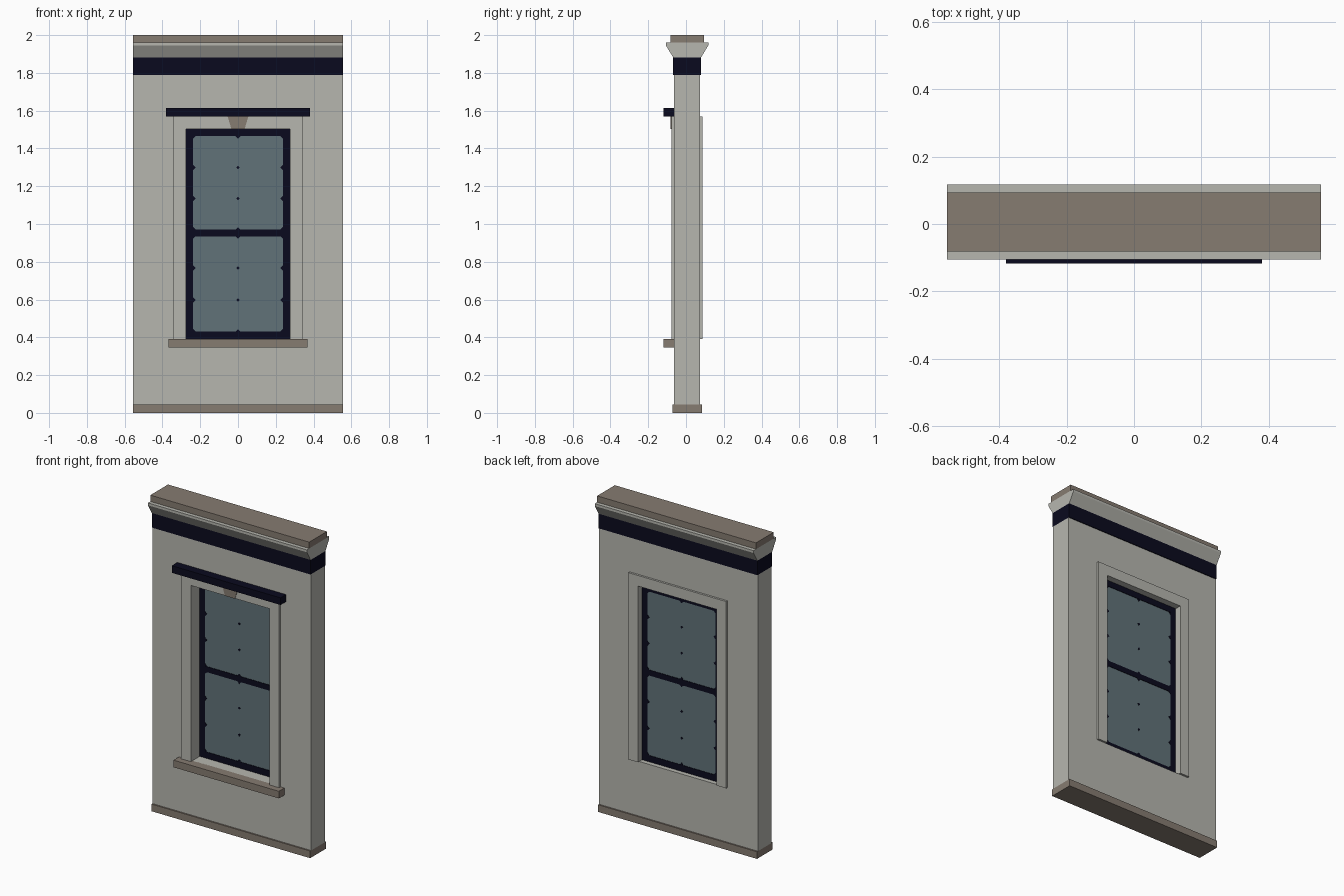
import bpy, bmesh

if "Cube" in bpy.data.objects:
    bpy.data.objects.remove(bpy.data.objects["Cube"])

C = 0.006    # mid-plane of the wall in y
W = 0.555    # half width of the wall


def material(name, rgb):
    m = bpy.data.materials.new(name)
    m.diffuse_color = (*rgb, 1)
    m.use_nodes = True
    m.node_tree.nodes["Principled BSDF"].inputs["Base Color"].default_value = m.diffuse_color
    return m


STONE = material("pale_grey_stone", (0.47, 0.47, 0.43))
BROWN = material("brown_stone", (0.24, 0.20, 0.165))
NAVY = material("dark_navy", (0.003, 0.003, 0.013))
GLASS = material("blue_grey_glass", (0.12, 0.17, 0.19))


def prism(name, pts, a, b, mat, axis="y"):
    """Extrude an outline: (x, z) along y, or (y, z) along x."""
    bm = bmesh.new()
    place = (lambda p, d: (p[0], d, p[1])) if axis == "y" else (lambda p, d: (d, p[0], p[1]))
    lo = [bm.verts.new(place(p, a)) for p in pts]
    hi = [bm.verts.new(place(p, b)) for p in pts]
    bm.faces.new(lo)
    bm.faces.new(hi[::-1])
    n = len(pts)
    for i in range(n):
        j = (i + 1) % n
        bm.faces.new((lo[i], hi[i], hi[j], lo[j]))
    return finish(name, bm, mat)


def finish(name, bm, mat):
    bmesh.ops.recalc_face_normals(bm, faces=bm.faces)
    me = bpy.data.meshes.new(name)
    bm.to_mesh(me)
    bm.free()
    me.materials.append(mat)
    ob = bpy.data.objects.new(name, me)
    bpy.context.collection.objects.link(ob)
    return ob


def rect(w, z0, z1):
    return [(-w, z0), (w, z0), (w, z1), (-w, z1)]


def box(name, w, y0, y1, z0, z1, mat):
    return prism(name, rect(w, z0, z1), y0, y1, mat)


def ring(name, outer, inner, y0, y1, mat):
    """Rectangular slab with a rectangular hole."""
    bm = bmesh.new()
    o, i = [[[bm.verts.new((x, y, z)) for x, z in r] for y in (y0, y1)] for r in (outer, inner)]
    for k in range(4):
        j = (k + 1) % 4
        for s in (0, 1):
            bm.faces.new((o[s][k], o[s][j], i[s][j], i[s][k]))
        for r in (o, i):
            bm.faces.new((r[0][k], r[0][j], r[1][j], r[1][k]))
    return finish(name, bm, mat)


# Wall with window opening, base, band and cap
ring("wall", rect(W, 0.045, 1.79), rect(0.3, 0.39, 1.53), C - 0.069, C + 0.069, STONE)
box("base_course", W, C - 0.078, C + 0.078, 0, 0.045, BROWN)
box("frieze_band", W, C - 0.074, C + 0.074, 1.79, 1.882, NAVY)
box("cap_course", W, C - 0.088, C + 0.088, 1.96, 2.0, BROWN)

# Flared cornice running the full width
half = [(0.074, 1.882), (0.112, 1.945), (0.112, 1.96)]
profile = [(C + y, z) for y, z in half] + [(C - y, z) for y, z in half[::-1]]
prism("cornice", profile, -W, W, STONE, axis="x")

# Window casing lines the opening and stands proud on both faces
u_shape = [(-0.342, 0.39), (-0.342, 1.57), (0.342, 1.57), (0.342, 0.39),
           (0.275, 0.39), (0.275, 1.503), (-0.275, 1.503), (-0.275, 0.39)]
prism("window_casing", u_shape, -0.078, 0.088, STONE)
box("window_hood", 0.38, -0.118, -0.06, 1.57, 1.615, NAVY)
box("window_sill", 0.368, -0.118, -0.06, 0.345, 0.39, BROWN)
prism("keystone", [(-0.035, 1.503), (0.035, 1.503), (0.055, 1.57), (-0.055, 1.57)],
      -0.081, -0.07, BROWN)

# Sash frame, meeting rail and glass almost flush with it
F0, F1 = 0.010, 0.046
ring("sash_frame", rect(0.275, 0.39, 1.503), rect(0.238, 0.43, 1.465), F0, F1, NAVY)
box("meeting_rail", 0.238, F0, F1, 0.935, 0.97, NAVY)
for name, z0, z1 in (("lower_glass", 0.43, 0.935), ("upper_glass", 0.97, 1.465)):
    box(name, 0.238, F0 + 0.003, F1 - 0.003, z0, z1, GLASS)
    # Small studs where the glazing bars would meet
    for row in range(4):
        z = z0 + (z1 - z0) * row / 3
        for x in (-0.238, 0, 0.238):
            r = 0.009 if x == 0 and row in (1, 2) else 0.014
            prism("glazing_stud", [(x - r, z), (x, z - r), (x + r, z), (x, z + r)],
                  F0 + 0.001, F1 - 0.001, NAVY)
